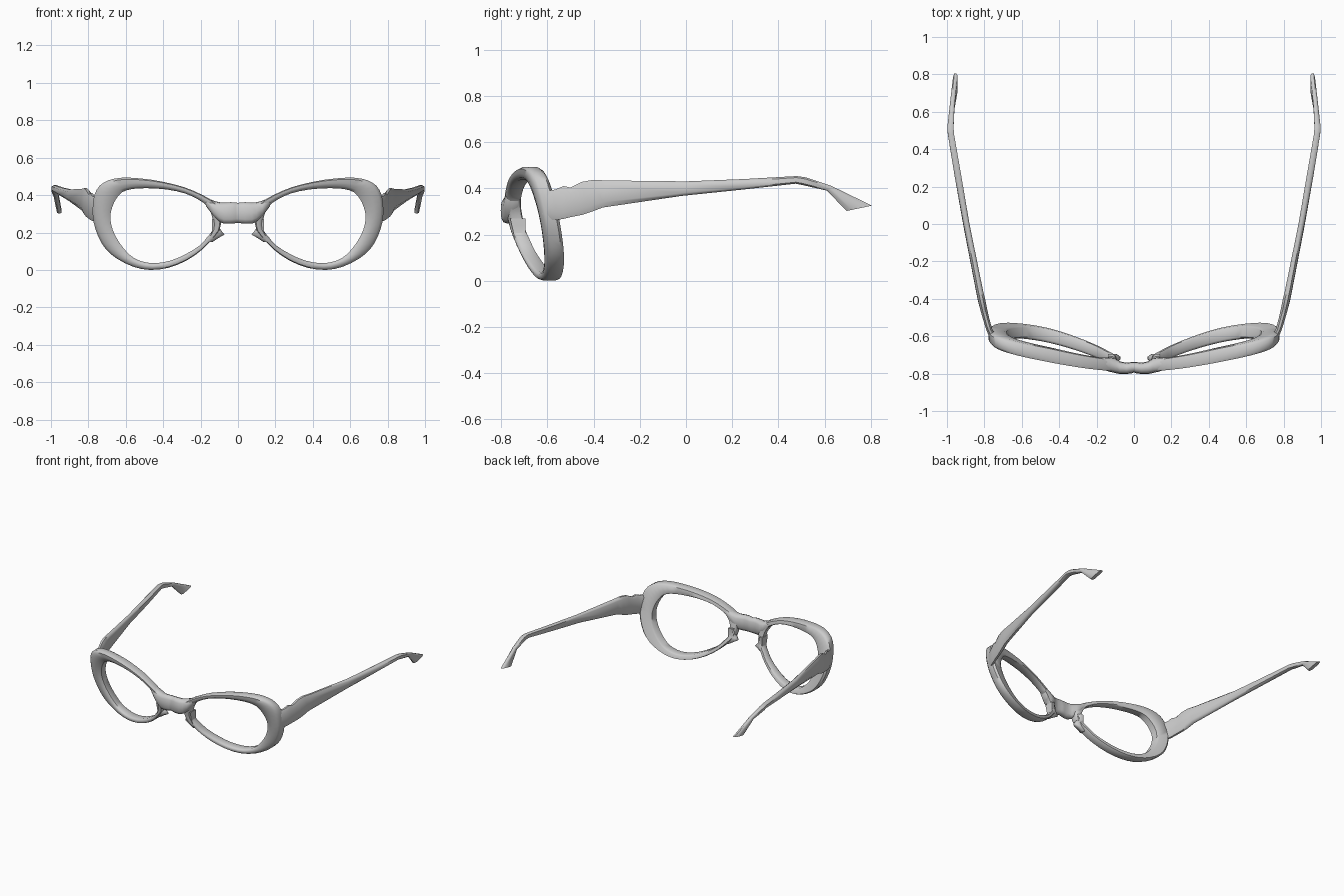
import bpy, bmesh, math
from mathutils import Vector

if "Cube" in bpy.data.objects:
    bpy.data.objects.remove(bpy.data.objects["Cube"])

frame_mat = bpy.data.materials.new("light grey plastic")
frame_mat.diffuse_color = (0.6, 0.6, 0.6, 1)
frame_mat.use_nodes = True
frame_mat.node_tree.nodes["Principled BSDF"].inputs["Base Color"].default_value = frame_mat.diffuse_color


def loft(name, sections, closed=False, mirror=True, angle=50):
    """Skin a row of equal-sized point rings; optionally join last to first."""
    bm = bmesh.new()
    rings = [[bm.verts.new(p) for p in s] for s in sections]
    n = len(rings[0])
    for i in range(len(rings) if closed else len(rings) - 1):
        a, b = rings[i], rings[(i + 1) % len(rings)]
        for j in range(n):
            k = (j + 1) % n
            bm.faces.new((a[j], a[k], b[k], b[j]))
    if not closed:
        bm.faces.new(rings[0])
        bm.faces.new(rings[-1])
    bmesh.ops.recalc_face_normals(bm, faces=bm.faces)
    mesh = bpy.data.meshes.new(name)
    bm.to_mesh(mesh)
    bm.free()
    mesh.materials.append(frame_mat)
    ob = bpy.data.objects.new(name, mesh)
    bpy.context.collection.objects.link(ob)
    if mirror:
        ob.modifiers.new("mirror", "MIRROR").use_mirror_merge = False
    bpy.ops.object.select_all(action="DESELECT")
    ob.select_set(True)
    bpy.context.view_layer.objects.active = ob
    bpy.ops.object.shade_smooth_by_angle(angle=math.radians(angle))
    return ob


def smooth_loop(pts):
    """Insert a Catmull-Rom midpoint between all neighbours of a closed loop."""
    out = []
    for i in range(len(pts)):
        p0, p1, p2, p3 = (Vector(pts[(i + k) % len(pts)]) for k in (-1, 0, 1, 2))
        out += [p1, (9 * (p1 + p2) - p0 - p3) / 16]
    return out


def front_y(x, z):
    """Tilted, swept-back plane of the rim's front."""
    return -0.731 + 0.225 * x - 0.232 * z


# Rims: outer x, z and inner x, z around the lens opening
outline = [
    (.09, .27, .135, .265), (.092, .335, .145, .305), (.13, .366, .17, .345),
    (.195, .403, .21, .375), (.29, .443, .28, .408), (.41, .473, .38, .43),
    (.52, .489, .49, .437), (.62, .493, .57, .432), (.69, .48, .62, .415),
    (.74, .45, .65, .382), (.768, .40, .672, .337), (.777, .33, .683, .28),
    (.772, .255, .67, .215), (.748, .18, .64, .155), (.71, .115, .60, .102),
    (.65, .062, .555, .063), (.56, .017, .50, .042), (.47, 0, .44, .036),
    (.37, .012, .36, .05), (.27, .053, .28, .084), (.19, .11, .205, .13),
    (.14, .162, .165, .175), (.10, .21, .135, .215),
]
# Rim cross-section: across (0 inner, 1 outer), depth (0 front, 1 back)
section = [(0, .2), (.2, .03), (.5, -.03), (.85, .0), (1, .2),
           (1, .8), (.85, 1), (.15, 1), (0, .9)]
rim = []
for ox, oz, ix, iz in smooth_loop(outline):
    depth = 0.055 + 0.018 * min(1, ox / 0.45)
    ring = []
    for t, d in section:
        x, z = ix + (ox - ix) * t, iz + (oz - iz) * t
        ring.append((x, front_y(x, z) + depth * d, z))
    rim.append(ring)
loft("lens_rims", rim, closed=True)

# Bridge: x, front y, back y, bottom z, top z
half_bridge = [(0, -.793, -.738, .251, .358), (.012, -.798, -.738, .25, .361),
               (.04, -.802, -.742, .247, .362), (.075, -.802, -.735, .247, .36),
               (.10, -.797, -.718, .257, .362), (.13, -.79, -.713, .285, .37),
               (.17, -.778, -.715, .34, .387)]
bridge = []
for x, yf, yb, zb, zt in [(-s[0], *s[1:]) for s in half_bridge[:0:-1]] + half_bridge:
    cy, cz, ry, rz = (yf + yb) / 2, (zb + zt) / 2, (yb - yf) / 2, (zt - zb) / 2
    ring = []
    for k in range(12):
        c, s = math.cos(k * math.pi / 6), math.sin(k * math.pi / 6)
        ring.append((x, cy + ry * math.copysign(abs(c) ** .75, c),
                     cz + rz * math.copysign(abs(s) ** .75, s)))
    bridge.append(ring)
loft("bridge", bridge, mirror=False, angle=70)

# Nose pads: z, inner x, outer x
pads = []
for z, xa, xb in [(.15, .135, .155), (.17, .105, .15), (.189, .072, .145),
                  (.205, .085, .14), (.235, .107, .14), (.27, .10, .14)]:
    yf, yb, w = front_y(.1, z) + .01, -.695, xb - xa
    pads.append([(xa, yf + .02, z), (xa + .3 * w, yf, z), (xb, yf, z),
                 (xb, yb, z), (xa + .3 * w, yb, z), (xa, yb - .015, z)])
loft("nose_pads", pads, angle=70)

# Arms: top y, z, bottom y, z, inner x, outer x
stations = [
    (-.62, .385, -.62, .265, .72, .768), (-.565, .395, -.565, .262, .757, .79),
    (-.53, .41, -.53, .268, .767, .801), (-.50, .403, -.50, .275, .775, .81),
    (-.45, .428, -.45, .285, .786, .824), (-.40, .437, -.41, .298, .796, .835),
    (-.35, .434, -.36, .317, .808, .845), (0, .43, -.02, .367, .879, .911),
    (.25, .44, .25, .395, .922, .958), (.48, .453, .475, .42, .962, .995),
    (.52, .447, .505, .414, .965, .998), (.63, .41, .61, .39, .96, .986),
    (.805, .325, .695, .302, .943, .968),
]
arms = []
for yt, zt, yb, zb, xi, xo in stations:
    w = xo - xi
    ring = []
    for a, h in [(0, .12), (0, .88), (.3, 1), (.7, 1), (1, .8), (1, .2), (.7, 0), (.3, 0)]:
        ring.append((xi + w * a, yb + (yt - yb) * h, zb + (zt - zb) * h))
    arms.append(ring)
loft("arms", arms)
